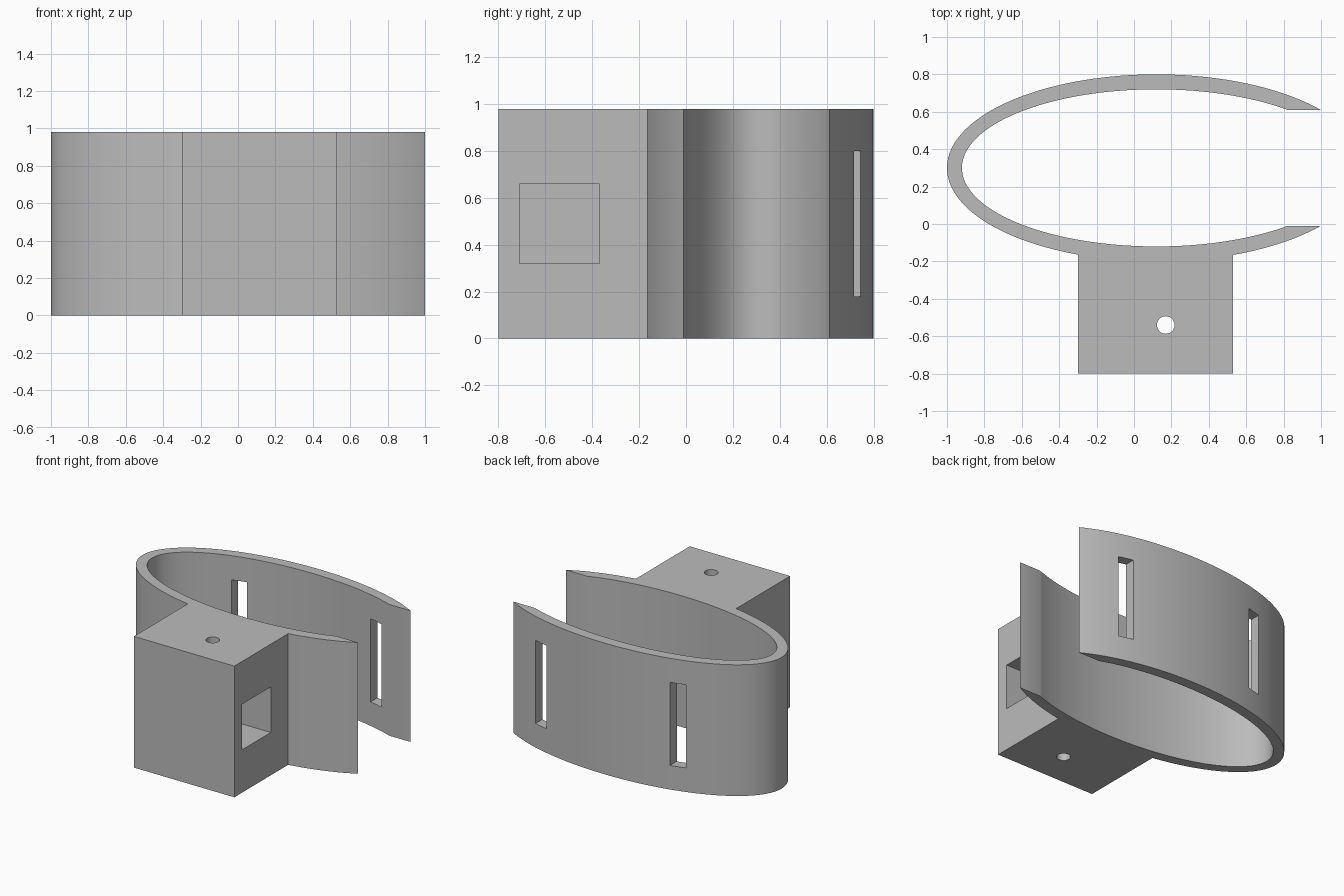
import bpy
import bmesh
from math import asin, cos, pi, sin
from mathutils import Matrix

if "Cube" in bpy.data.objects:
    bpy.data.objects.remove(bpy.data.objects["Cube"], do_unlink=True)

HEIGHT = 0.98
CX, CY = 0.12, 0.30          # centre of the oval clip
OUTER, INNER = (1.12, 0.50), (1.04, 0.42)
GAP = 0.31                   # half width of the mouth
BLOCK_X = (-0.30, 0.53)
BLOCK_FRONT = -0.80
SEGMENTS = 120

grey = bpy.data.materials.new("plain grey")
grey.use_nodes = True
grey.diffuse_color = (0.5, 0.5, 0.5, 1)
grey.node_tree.nodes["Principled BSDF"].inputs["Base Color"].default_value = (0.5, 0.5, 0.5, 1)


def make_object(name, bm):
    bmesh.ops.recalc_face_normals(bm, faces=bm.faces)
    mesh = bpy.data.meshes.new(name)
    bm.to_mesh(mesh)
    bm.free()
    mesh.materials.append(grey)
    obj = bpy.data.objects.new(name, mesh)
    bpy.context.collection.objects.link(obj)
    return obj


def box(name, x, y, z):
    bm = bmesh.new()
    bmesh.ops.create_cube(bm, size=1)
    for v in bm.verts:
        v.co = [lim[0] if c < 0 else lim[1] for c, lim in zip(v.co, (x, y, z))]
    return make_object(name, bm)


def arc(radii):
    """Oval arc from the back tip, round the closed end, to the front tip."""
    start = asin(GAP / radii[1])
    angles = [start + (2 * pi - 2 * start) * i / SEGMENTS for i in range(SEGMENTS + 1)]
    return [(CX + radii[0] * cos(a), CY + radii[1] * sin(a)) for a in angles]


def outer_front(x):
    return CY - OUTER[1] * (1 - ((x - CX) / OUTER[0]) ** 2) ** 0.5


# Outline of the open oval with the mounting block in front
outer = arc(OUTER)
left, right = BLOCK_X
before = [p for p in outer if not (p[1] < CY and p[0] > left)]
after = [p for p in outer if p[1] < CY and p[0] > right]
block = [(left, outer_front(left)), (left, BLOCK_FRONT),
         (right, BLOCK_FRONT), (right, outer_front(right))]
outline = before + block + after + arc(INNER)[::-1]

bm = bmesh.new()
base = bm.faces.new([bm.verts.new((x, y, 0)) for x, y in outline])
top = bmesh.ops.extrude_face_region(bm, geom=[base])["geom"]
bmesh.ops.translate(bm, vec=(0, 0, HEIGHT),
                    verts=[g for g in top if isinstance(g, bmesh.types.BMVert)])
clip = make_object("clip_with_block", bm)

# Strap slots through the back wall
cutters = [box("slot_cutter", (CX + s * 0.565 - 0.055, CX + s * 0.565 + 0.055),
               (0.5, 0.9), (0.18, 0.80)) for s in (-1, 1)]

# Square pocket in the side of the block
cutters.append(box("pocket_cutter", (-0.19, 0.6), (-0.71, -0.37), (0.32, 0.66)))

# Vertical pin hole through the block
bm = bmesh.new()
bmesh.ops.create_cone(bm, cap_ends=True, segments=32, radius1=0.047, radius2=0.047,
                      depth=1.4, matrix=Matrix.Translation((0.17, -0.54, HEIGHT / 2)))
cutters.append(make_object("pin_hole_cutter", bm))

bpy.ops.object.select_all(action="DESELECT")
clip.select_set(True)
bpy.context.view_layer.objects.active = clip
for cutter in cutters:
    cutter.hide_render = True
    mod = clip.modifiers.new(cutter.name, "BOOLEAN")
    mod.operation = "DIFFERENCE"
    mod.solver = "EXACT"
    mod.object = cutter
    bpy.ops.object.modifier_apply(modifier=mod.name)
    bpy.data.objects.remove(cutter, do_unlink=True)

bpy.ops.object.shade_smooth_by_angle(angle=pi / 8)
